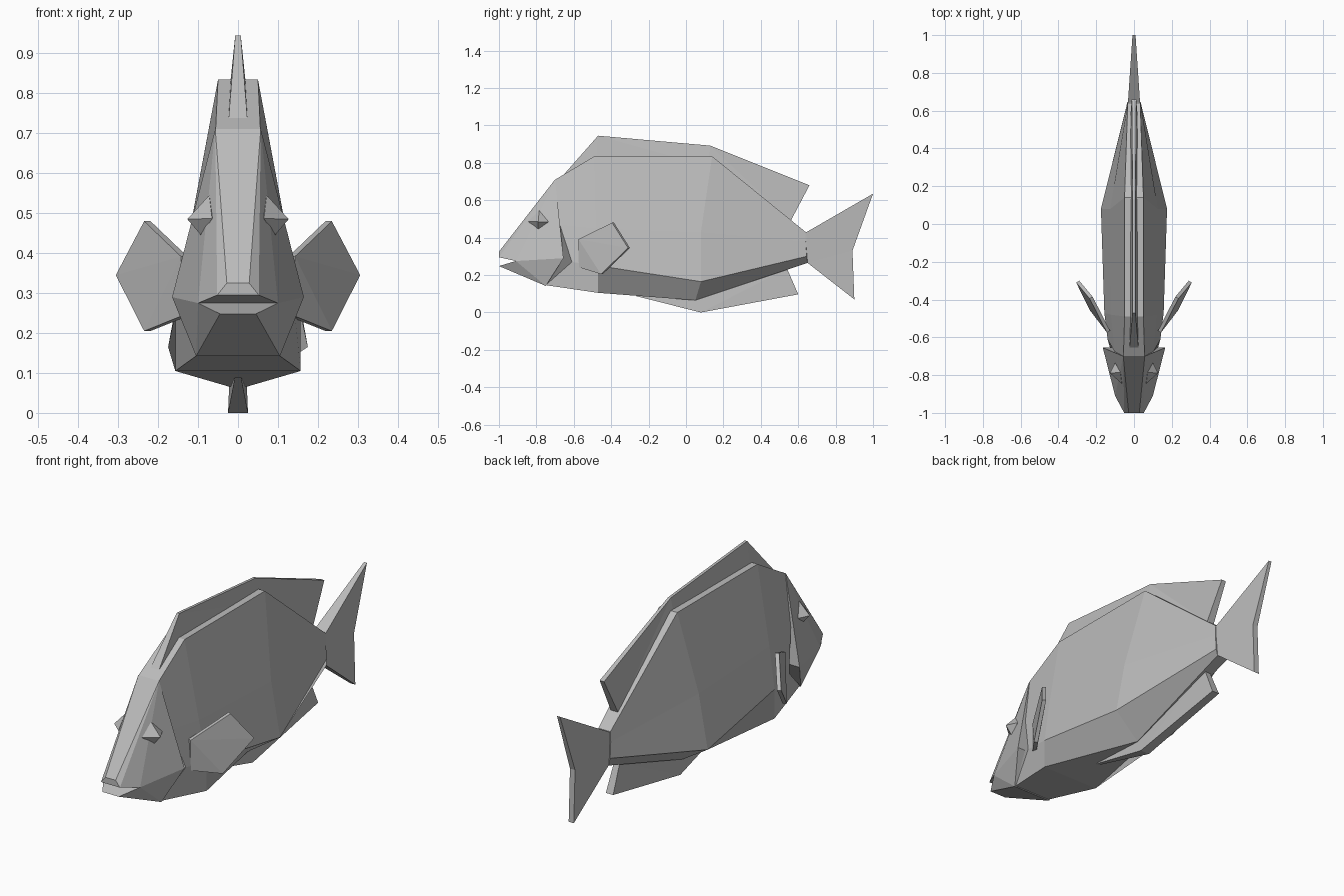
import bpy, bmesh
from mathutils import Vector

cube = bpy.data.objects.get("Cube")
if cube:
    bpy.data.objects.remove(cube, do_unlink=True)

# One plain grey for the whole fish
grey = bpy.data.materials.new("plain_grey")
grey.use_nodes = True
colour = (0.5, 0.5, 0.5, 1)
grey.diffuse_color = colour
grey.node_tree.nodes["Principled BSDF"].inputs["Base Color"].default_value = colour


def finish(name, bm):
    bmesh.ops.recalc_face_normals(bm, faces=bm.faces)
    mesh = bpy.data.meshes.new(name)
    bm.to_mesh(mesh)
    bm.free()
    mesh.materials.append(grey)
    obj = bpy.data.objects.new(name, mesh)
    bpy.context.collection.objects.link(obj)
    return obj


def mirror(points):
    return [(-x, y, z) for x, y, z in points]


def hull(name, points):
    bm = bmesh.new()
    for p in points:
        bm.verts.new(p)
    res = bmesh.ops.convex_hull(bm, input=bm.verts)
    loose = [v for v in bm.verts if not v.link_faces]
    bmesh.ops.delete(bm, geom=loose, context='VERTS')
    bmesh.ops.dissolve_limit(bm, angle_limit=0.02, verts=bm.verts, edges=bm.edges)
    return finish(name, bm)


def loft(name, half_rings):
    bm = bmesh.new()
    rings = [[bm.verts.new(p) for p in half + mirror(half)[::-1]] for half in half_rings]
    for a, b in zip(rings, rings[1:]):
        for i in range(len(a)):
            j = (i + 1) % len(a)
            bm.faces.new((a[i], a[j], b[j], b[i]))
    bm.faces.new(rings[0])
    bm.faces.new(rings[-1])
    return finish(name, bm)


def fin(name, outline):
    """Centre fin from (y, z, half thickness) points."""
    bm = bmesh.new()
    left = [bm.verts.new((w, y, z)) for y, z, w in outline]
    right = [bm.verts.new((-w, y, z)) for y, z, w in outline]
    sides = [bm.faces.new(left), bm.faces.new(right[::-1])]
    for i in range(len(left)):
        j = (i + 1) % len(left)
        bm.faces.new((left[i], right[i], right[j], left[j]))
    bmesh.ops.triangulate(bm, faces=sides)
    return finish(name, bm)


# Body: four rings from gills to tail root, each from back to belly
loft("body", [
    [(.056, -.70, .71), (.103, -.675, .47), (.14, -.61, .27), (.10, -.75, .146)],
    [(.05, -.49, .835), (.122, -.48, .45), (.157, -.47, .25), (.157, -.47, .105)],
    [(.05, .14, .835), (.126, .08, .43), (.175, .08, .165), (.02, .05, .065)],
    [(.033, .64, .43), (.035, .64, .38), (.035, .645, .30), (.03, .65, .265)],
])

# Head and lower jaw, with an open mouth between them
upper = [(.028, -1, .325), (.052, -1, .295), (.10, -.91, .275),
         (.165, -.655, .29), (.107, -.675, .47), (.057, -.70, .711)]
hull("upper_head", upper + mirror(upper))
lower = [(.045, -1, .248), (.10, -.91, .275), (.105, -.75, .142), (.165, -.655, .29)]
hull("lower_jaw", lower + mirror(lower))

# Centre fins
fin("dorsal_fin", [(-.66, .73, .024), (-.47, .945, .007), (.13, .892, .007), (.66, .68, .012),
                   (.56, .49, .02), (.12, .78, .023), (-.48, .78, .024)])
fin("tail_fin", [(.62, .43, .032), (.645, .43, .032), (1, .635, .008), (.89, .33, .014),
                 (.90, .07, .014), (.65, .265, .03), (.62, .28, .03)])
fin("anal_fin", [(-.27, .088, .008), (.08, 0, .025), (.60, .097, .02), (.54, .235, .015),
                 (.08, .10, .015)])

# Side fins and eyes
plate = [Vector(p) for p in ((.135, -.57, .392), (.227, -.39, .48), (.298, -.305, .345),
                             (.227, -.45, .205), (.135, -.57, .242))]
offset = Vector((.008, -.005, 0))
side_fin = [tuple(p + s * offset) for p in plate for s in (1, -1)]
eye = [(.127, -.79, .485), (.072, -.785, .545), (.09, -.79, .442),
       (.065, -.845, .487), (.10, -.735, .485), (.05, -.79, .49)]
for side, flip in (("left", list), ("right", mirror)):
    hull(side + "_side_fin", flip(side_fin))
    hull(side + "_eye", flip(eye))
